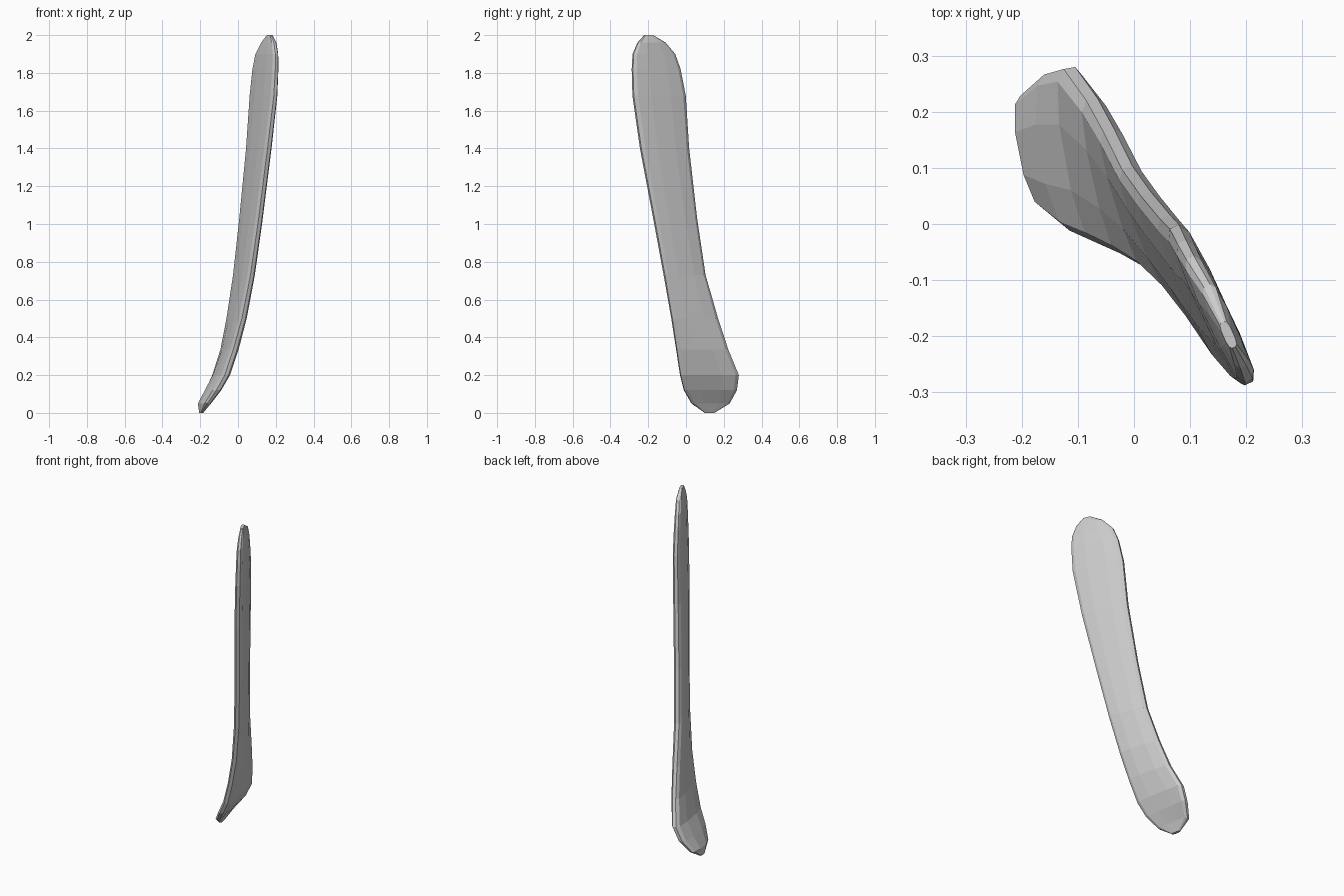
import bpy, bmesh
from mathutils import Vector

# Horizontal sections, bottom to top: z, front edge x y, rear edge x y, thickness
SECTIONS = [
    (0.00, -0.19, 0.10, -0.20, 0.15, 0.016),
    (0.05, -0.155, 0.03, -0.195, 0.23, 0.045),
    (0.12, -0.105, -0.01, -0.15, 0.268, 0.058),
    (0.20, -0.06, -0.03, -0.115, 0.278, 0.06),
    (0.335, -0.015, -0.05, -0.075, 0.222, 0.058),
    (0.50, 0.03, -0.075, -0.045, 0.167, 0.056),
    (0.73, 0.075, -0.115, -0.012, 0.10, 0.055),
    (1.03, 0.118, -0.17, 0.02, 0.055, 0.055),
    (1.40, 0.165, -0.24, 0.055, 0.013, 0.055),
    (1.68, 0.198, -0.28, 0.072, -0.005, 0.052),
    (1.82, 0.205, -0.284, 0.085, -0.032, 0.047),
    (1.90, 0.205, -0.28, 0.10, -0.06, 0.042),
    (1.96, 0.195, -0.255, 0.13, -0.11, 0.034),
    (2.00, 0.178, -0.22, 0.158, -0.175, 0.018),
]
# Quarter outline of a rounded flat bar, mirrored into a full ring
QUARTER = [(1.0, 0.35), (0.87, 0.78), (0.38, 1.0)]
HALF = QUARTER + [(-u, v) for u, v in reversed(QUARTER)]
RING = HALF + [(u, -v) for u, v in reversed(HALF)]

# Curved flat blade with a flared, scooped foot
bm = bmesh.new()
rings = []
for z, x0, y0, x1, y1, t in SECTIONS:
    front, rear = Vector((x0, y0, z)), Vector((x1, y1, z))
    mid, half = (front + rear) / 2, (front - rear) / 2
    side = Vector((-half.y, half.x, 0)).normalized() * t / 2
    # the foot bows slightly outward along its middle
    bow = max(0.0, 0.3 - z) * 0.07 * min(1.0, z / 0.1)
    rings.append([bm.verts.new(mid + half * u + side * v + Vector((-bow * (1 - u * u), 0, 0)))
                  for u, v in RING])
n = len(RING)
for a, b in zip(rings, rings[1:]):
    for i in range(n):
        j = (i + 1) % n
        bm.faces.new((a[i], a[j], b[j], b[i]))
bm.faces.new(list(reversed(rings[0])))
bm.faces.new(rings[-1])
bmesh.ops.recalc_face_normals(bm, faces=bm.faces)

mesh = bpy.data.meshes.new("blade")
bm.to_mesh(mesh)
bm.free()
blade = bpy.data.objects.new("blade", mesh)
bpy.context.collection.objects.link(blade)

# Plain grey
grey = bpy.data.materials.new("grey")
grey.diffuse_color = (0.6, 0.6, 0.6, 1)
mesh.materials.append(grey)
